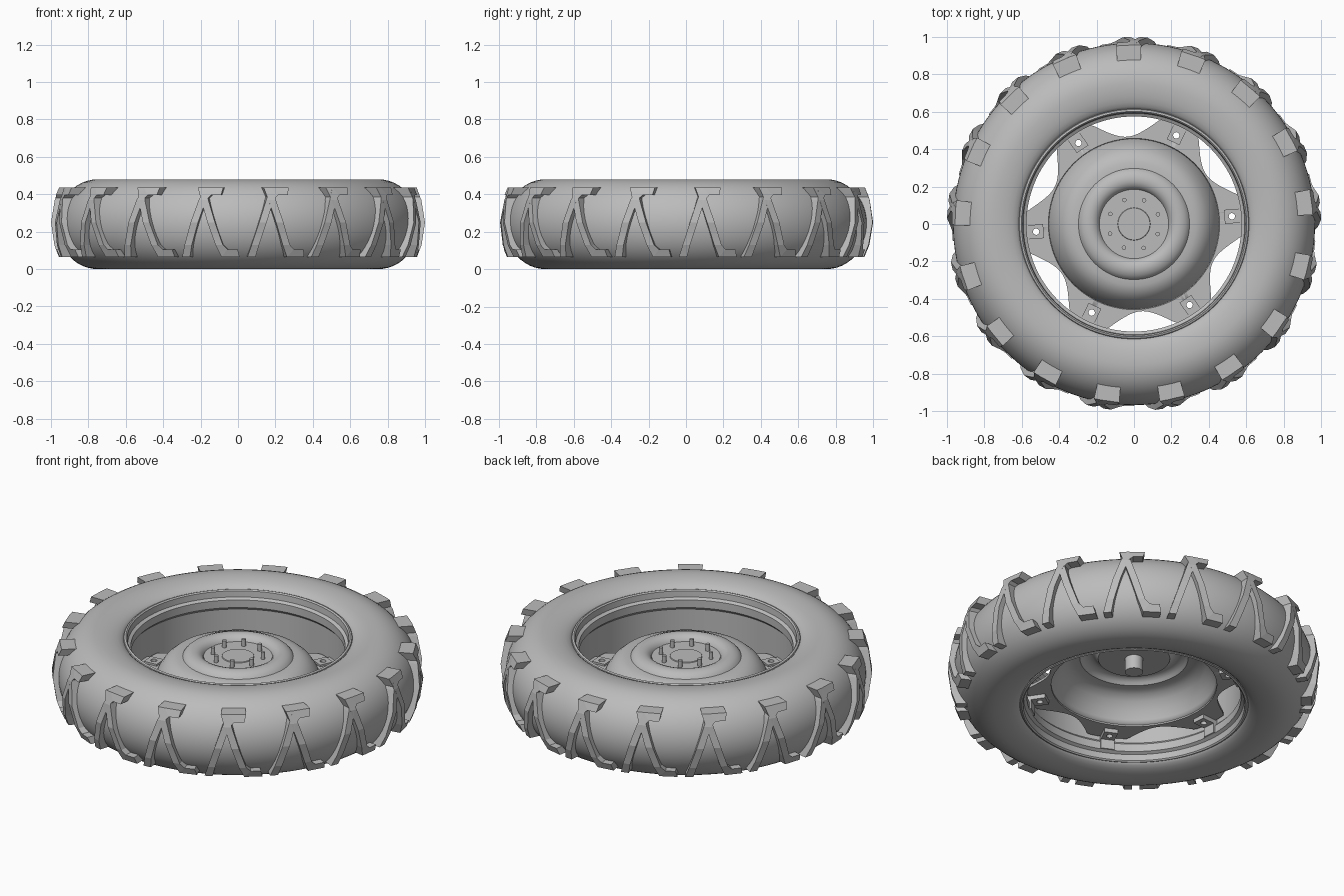
import bpy, bmesh
from math import sin, cos, pi, radians
from mathutils import Matrix, Vector

cube = bpy.data.objects.get("Cube")
if cube:
    bpy.data.objects.remove(cube, do_unlink=True)

grey = bpy.data.materials.new("plain grey")
grey.use_nodes = True
grey.diffuse_color = (0.5, 0.5, 0.5, 1)
grey.node_tree.nodes["Principled BSDF"].inputs["Base Color"].default_value = (0.5, 0.5, 0.5, 1)


def finish(bm, name, smooth=True):
    """Turn a bmesh into a named grey object."""
    bmesh.ops.remove_doubles(bm, verts=bm.verts, dist=1e-5)
    bmesh.ops.recalc_face_normals(bm, faces=bm.faces)
    mesh = bpy.data.meshes.new(name)
    bm.to_mesh(mesh)
    bm.free()
    mesh.materials.append(grey)
    ob = bpy.data.objects.new(name, mesh)
    bpy.context.collection.objects.link(ob)
    bpy.ops.object.select_all(action='DESELECT')
    ob.select_set(True)
    bpy.context.view_layer.objects.active = ob
    if smooth:
        bpy.ops.object.shade_smooth_by_angle(angle=radians(35))
    return ob


def lathe(name, profile, steps=128):
    """Spin an (r, z) profile about the vertical axis."""
    bm = bmesh.new()
    vs = [bm.verts.new((r, 0, z)) for r, z in profile]
    es = [bm.edges.new(pair) for pair in zip(vs, vs[1:])]
    bmesh.ops.spin(bm, geom=vs + es, cent=(0, 0, 0), axis=(0, 0, 1),
                   angle=2 * pi, steps=steps, use_merge=True)
    return finish(bm, name)


def polar(r, angle, z):
    return Vector((r * cos(angle), r * sin(angle), z))


def box(bm, r, angle, z, size):
    """Box placed at a radius and turned to face outward."""
    m = Matrix.Rotation(angle, 4, 'Z') @ Matrix.Translation((r, 0, z)) @ Matrix.Diagonal((*size, 1))
    bmesh.ops.create_cube(bm, size=1, matrix=m)


def rod(bm, r, angle, z, radius, depth, segments=16):
    bmesh.ops.create_cone(bm, cap_ends=True, segments=segments, radius1=radius, radius2=radius,
                          depth=depth, matrix=Matrix.Translation(polar(r, angle, z)))


# Tyre carcass: elliptical shoulders, slightly dished sidewalls
MID = 0.24
upper = [(0.75 + 0.218 * cos(i * pi / 24), MID + MID * sin(i * pi / 24)) for i in range(13)]
upper += [(0.75 - 0.14 * sin(i * pi / 12), 0.43 + 0.05 * cos(i * pi / 12)) for i in range(1, 7)]
lower = [(r, 2 * MID - z) for r, z in reversed(upper[1:])]
lathe("tyre", lower + upper)

# Tread: crossing pairs of hooked bars, the second mirrored in height
BAR = [((-.13, .065), (-.085, .065)), ((-.108, .13), (-.068, .13)), ((-.07, .25), (-.03, .25)),
       ((-.03, .37), (.01, .37)), ((0, .435), (.035, .395)), ((.1, .435), (.09, .395))]


def tread_bar(bm, centre, flip):
    rings = []
    for left, right in BAR:
        ring = []
        for (u, z), outer in ((left, 0), (left, 1), (right, 1), (right, 0)):
            if flip:
                u, z = u + 0.09, 0.5 - z
            d = (z - 0.25) ** 2
            r = 1.0 - 1.25 * d if outer else 0.92 - 1.6 * d
            ring.append(bm.verts.new(polar(r, centre + u / 0.98, z)))
        rings.append(ring)
    for a, b in zip(rings, rings[1:]):
        for i in range(4):
            j = (i + 1) % 4
            bm.faces.new((a[i], a[j], b[j], b[i]))
    bm.faces.new(rings[0])
    bm.faces.new(rings[-1])


COUNT = 17
bm = bmesh.new()
for i in range(COUNT):
    for flip in (False, True):
        tread_bar(bm, pi / 2 + i * 2 * pi / COUNT, flip)
finish(bm, "tread_bars", smooth=False)

# Rim: stepped barrel with rolled lips
half = [(0.625, 0.425), (0.612, 0.448), (0.602, 0.452), (0.595, 0.445), (0.592, 0.41),
        (0.575, 0.40), (0.575, 0.355), (0.588, 0.34)]
rim = half + [(r, 2 * MID - z) for r, z in reversed(half)]
lathe("rim", rim + [rim[0]])

# Domed wheel centre with a rounded hub ring
centre = lathe("wheel_centre", [
    (0, .335), (.185, .335), (.19, .346), (.205, .36), (.225, .368), (.25, .368), (.275, .359),
    (.29, .346), (.297, .336), (.33, .334), (.365, .322), (.40, .292), (.43, .245),
    (.45, .20), (.46, .168)])
shell = centre.modifiers.new("thickness", 'SOLIDIFY')
shell.thickness = 0.014
shell.offset = -1
bpy.ops.object.modifier_apply(modifier=shell.name)

# Six-lobed flange around the dome
LOBES = [radians(4.5 + 60 * i) for i in range(6)]


def flange_radius(angle):
    off = abs((angle - LOBES[0] + pi / 6) % (pi / 3) - pi / 6)
    t = min(1, (pi / 6 - off) / radians(19))
    return 0.468 + 0.112 * t ** 2


bm = bmesh.new()
STEPS = 180
loops = []
for i in range(STEPS):
    a = i * 2 * pi / STEPS
    loops.append([bm.verts.new(polar(r, a, z)) for r, z in
                  ((0.445, .16), (flange_radius(a), .16), (flange_radius(a), .175), (0.445, .175))])
for i in range(STEPS):
    a, b = loops[i], loops[(i + 1) % STEPS]
    for k in range(4):
        n = (k + 1) % 4
        bm.faces.new((a[k], a[n], b[n], b[k]))
flange = finish(bm, "wheel_flange")

# Clamp pads with tabs that hold the flange to the rim
bm = bmesh.new()
for a in LOBES:
    box(bm, 0.525, a, 0.161, (0.08, 0.075, 0.05))
pads = finish(bm, "clamp_pads", smooth=False)
bm = bmesh.new()
for a in LOBES:
    box(bm, 0.576, a, 0.13, (0.026, 0.075, 0.10))
finish(bm, "clamp_tabs", smooth=False)

# Bolt holes through pads and flange
bm = bmesh.new()
for a in LOBES:
    rod(bm, 0.525, a, 0.16, 0.017, 0.2)
cutter = finish(bm, "hole_cutter")
cutter.hide_render = True
for ob in (flange, pads):
    bpy.context.view_layer.objects.active = ob
    cut = ob.modifiers.new("holes", 'BOOLEAN')
    cut.operation = 'DIFFERENCE'
    cut.solver = 'EXACT'
    cut.object = cutter
    bpy.ops.object.modifier_apply(modifier=cut.name)
bpy.data.objects.remove(cutter, do_unlink=True)

# Hub studs, low hub cap and the axle stub beneath
bm = bmesh.new()
for i in range(8):
    rod(bm, 0.138, radians(22 + 45 * i), 0.35, 0.012, 0.05, 12)
finish(bm, "hub_studs")
lathe("hub_cap", [(0, .339), (.085, .339), (.09, .33)], 48)
bm = bmesh.new()
rod(bm, 0, 0, 0.285, 0.048, 0.09, 32)
finish(bm, "axle_stub")
